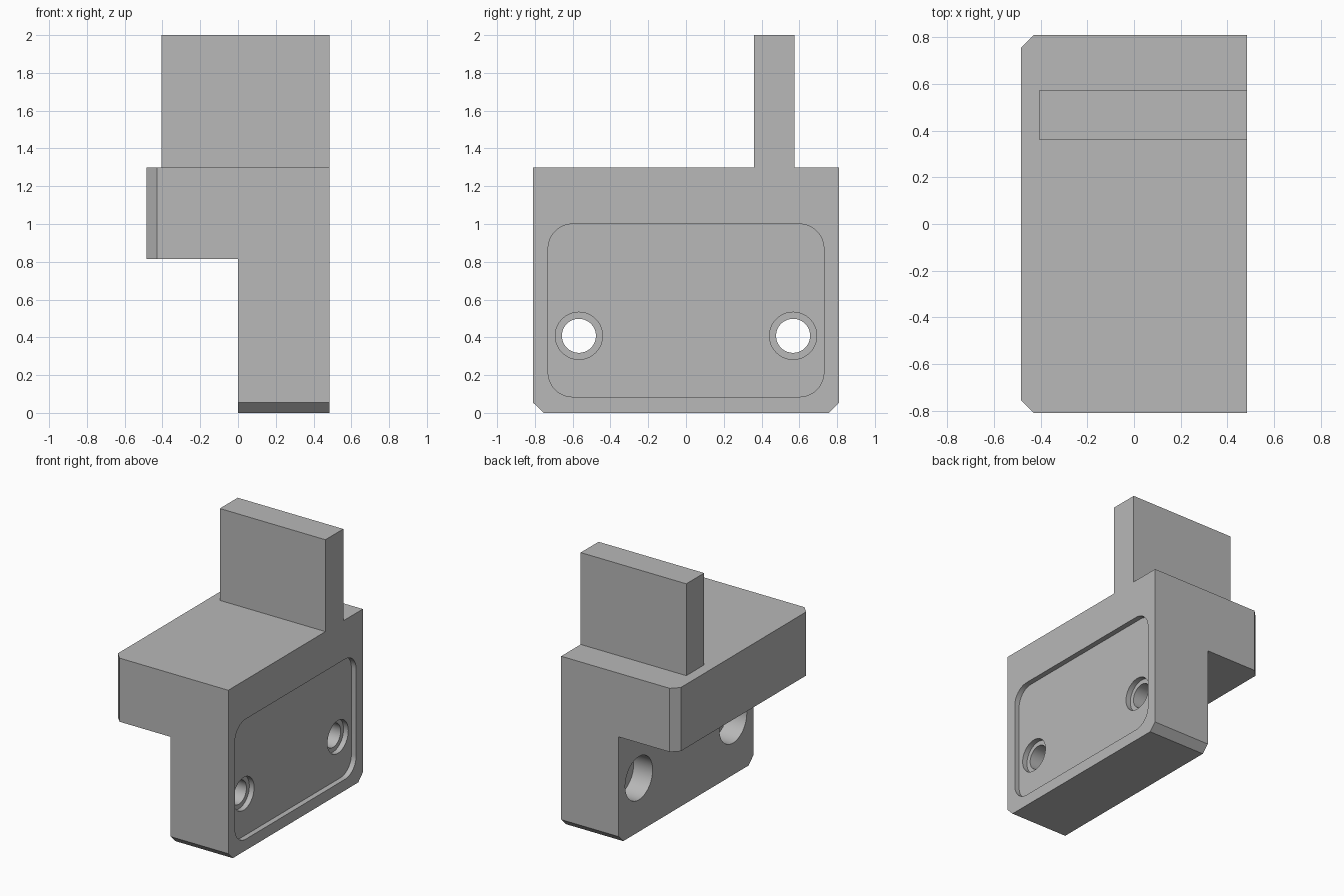
import bpy, bmesh, math
from mathutils import Matrix

if "Cube" in bpy.data.objects:
    bpy.data.objects.remove(bpy.data.objects["Cube"], do_unlink=True)

grey = bpy.data.materials.new("plain grey")
grey.use_nodes = True
colour = (0.48, 0.48, 0.48, 1)
grey.diffuse_color = colour
grey.node_tree.nodes["Principled BSDF"].inputs["Base Color"].default_value = colour

# Main measurements
X, Y, TOP, LEDGE, CH = 0.485, 0.81, 1.3, 0.815, 0.055


def prism(name, profile, low, high, axis):
    """Extrude a flat profile along x (profile in y, z) or z (profile in x, y)."""
    bm = bmesh.new()
    place = (lambda a, b: (low, a, b)) if axis == "x" else (lambda a, b: (a, b, low))
    face = bm.faces.new([bm.verts.new(place(a, b)) for a, b in profile])
    result = bmesh.ops.extrude_face_region(bm, geom=[face])
    d = high - low
    verts = [v for v in result["geom"] if isinstance(v, bmesh.types.BMVert)]
    bmesh.ops.translate(bm, verts=verts, vec=(d, 0, 0) if axis == "x" else (0, 0, d))
    bmesh.ops.recalc_face_normals(bm, faces=bm.faces)
    mesh = bpy.data.meshes.new(name)
    bm.to_mesh(mesh)
    bm.free()
    mesh.materials.append(grey)
    obj = bpy.data.objects.new(name, mesh)
    bpy.context.collection.objects.link(obj)
    return obj


def arc(cy, cz, r, start, sweep, n):
    return [(cy + r * math.cos(start + sweep * i / n), cz + r * math.sin(start + sweep * i / n))
            for i in range(n + 1)]


def circle(cy, cz, r, n=64):
    return arc(cy, cz, r, 0, math.tau, n)[:-1]


def combine(target, tool, operation):
    mod = target.modifiers.new(operation.lower(), "BOOLEAN")
    mod.operation, mod.solver, mod.object = operation, "EXACT", tool
    bpy.context.view_layer.objects.active = target
    bpy.ops.object.modifier_apply(modifier=mod.name)
    bpy.data.objects.remove(tool, do_unlink=True)


# Upright plate with clipped lower corners
body = prism("mounting_bracket", [(-Y + CH, 0), (Y - CH, 0), (Y, CH), (Y, LEDGE),
                                  (-Y, LEDGE), (-Y, CH)], 0, X, "x")

# Overhanging block with clipped outer corners
block = prism("overhang_block", [(X, -Y), (X, Y), (-X + CH, Y), (-X, Y - CH),
                                 (-X, -Y + CH), (-X + CH, -Y)], LEDGE, TOP, "z")
combine(body, block, "UNION")

# Upright fin
fin = prism("fin", [(-0.405, 0.36), (X, 0.36), (X, 0.575), (-0.405, 0.575)], TOP, 2, "z")
combine(body, fin, "UNION")

# Shallow rounded pocket in the outer side
R, PY, PZ0, PZ1, FLOOR = 0.13, 0.73, 0.085, 1.0, X - 0.04
outline = []
for i, (cy, cz) in enumerate([(PY - R, PZ1 - R), (-PY + R, PZ1 - R),
                              (-PY + R, PZ0 + R), (PY - R, PZ0 + R)]):
    outline += arc(cy, cz, R, i * math.pi / 2, math.pi / 2, 12)
combine(body, prism("pocket_cutter", outline, FLOOR, X + 0.1, "x"), "DIFFERENCE")

# Stepped bolt holes: through hole, shallow outer recess, wide inner recess
for side in (-1, 1):
    for radius, low, high in ((0.09, -0.1, X + 0.1),
                              (0.125, FLOOR - 0.04, X + 0.1),
                              (0.165, -0.1, 0.16)):
        cutter = prism("hole_cutter", circle(side * 0.567, 0.408, radius), low, high, "x")
        combine(body, cutter, "DIFFERENCE")

# Smooth curved walls, crisp edges
bpy.ops.object.select_all(action="DESELECT")
body.select_set(True)
bpy.context.view_layer.objects.active = body
bpy.ops.object.shade_smooth_by_angle(angle=math.radians(30))
